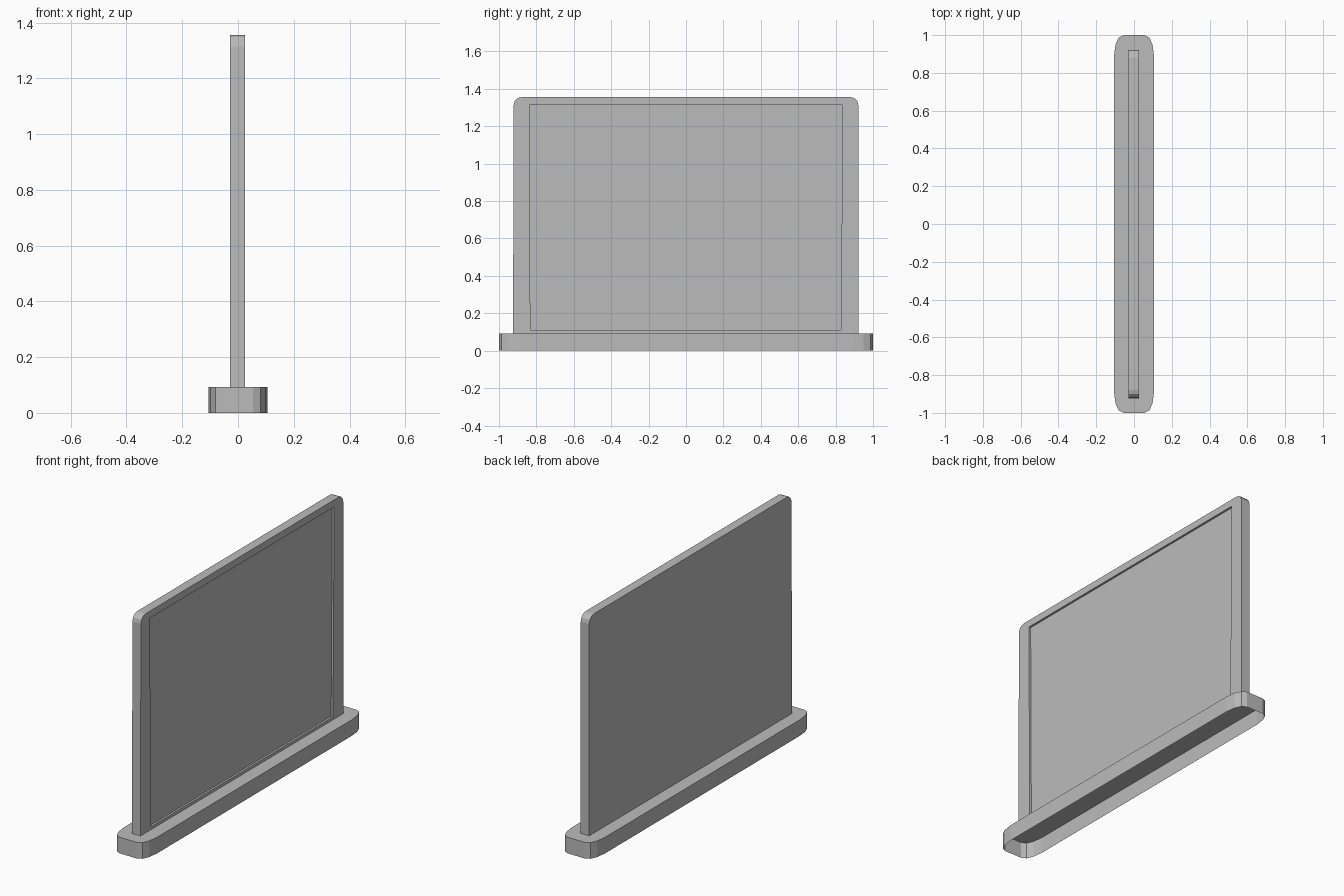
import bpy
import bmesh
import math

cube = bpy.data.objects.get("Cube")
if cube:
    bpy.data.objects.remove(cube, do_unlink=True)

# Single plain grey
grey = bpy.data.materials.new("plain grey")
grey.use_nodes = True
GREY = (0.5, 0.5, 0.5, 1.0)
grey.diffuse_color = GREY
grey.node_tree.nodes["Principled BSDF"].inputs["Base Color"].default_value = GREY


def finish(bm, name):
    bmesh.ops.recalc_face_normals(bm, faces=bm.faces[:])
    mesh = bpy.data.meshes.new(name)
    bm.to_mesh(mesh)
    bm.free()
    mesh.materials.append(grey)
    obj = bpy.data.objects.new(name, mesh)
    bpy.context.collection.objects.link(obj)
    return obj


def ring(bm, points):
    return [bm.verts.new(p) for p in points]


def bridge(bm, a, b, skip=()):
    n = len(a)
    for i in range(n):
        if i not in skip:
            j = (i + 1) % n
            bm.faces.new((a[i], a[j], b[j], b[i]))


BASE_TOP = 0.093

# Base: rounded plinth, open underneath
corner = [(0.106, -0.89), (0.098, -0.95), (0.081, -0.987), (0.054, -1.0)]
half = corner + [(-x, y) for x, y in reversed(corner)]
outline = half + [(-x, -y) for x, y in half]
bm = bmesh.new()
low = ring(bm, [(x, y, 0) for x, y in outline])
high = ring(bm, [(x, y, BASE_TOP) for x, y in outline])
bridge(bm, low, high)
bm.faces.new(high)
finish(bm, "base")

# Panel: upright slab with rounded top corners and a shallow screen recess
BACK, FRONT, FLOOR = -0.028, 0.026, 0.014
SIDE, TOP, RADIUS, STEPS = 0.921, 1.356, 0.042, 3


def arc(side):
    for i in range(STEPS + 1):
        a = math.pi / 2 * i / STEPS
        yield (side * (SIDE - RADIUS + RADIUS * math.cos(a)),
               TOP - RADIUS + RADIUS * math.sin(a))


slab = [(-SIDE - 0.004, BASE_TOP), (SIDE, BASE_TOP)]
slab += list(arc(1)) + list(arc(-1))[::-1]
screen = [(-0.832, 0.11), (0.828, 0.11), (0.838, 1.315), (-0.838, 1.315)]

bm = bmesh.new()
back = ring(bm, [(BACK, y, z) for y, z in slab])
front = ring(bm, [(FRONT, y, z) for y, z in slab])
rim = ring(bm, [(FRONT, y, z) for y, z in screen])
floor = ring(bm, [(FLOOR, y, z) for y, z in screen])
bm.faces.new(back)
bridge(bm, back, front, skip=(0,))
bridge(bm, rim, floor)
bm.faces.new(floor)

# Frame face around the recess
loops = []
for loop in (front, rim):
    for i, v in enumerate(loop):
        w = loop[(i + 1) % len(loop)]
        loops.append(bm.edges.get((v, w)) or bm.edges.new((v, w)))
bmesh.ops.triangle_fill(bm, edges=loops, use_beauty=True, normal=(1, 0, 0))
finish(bm, "screen_panel")
